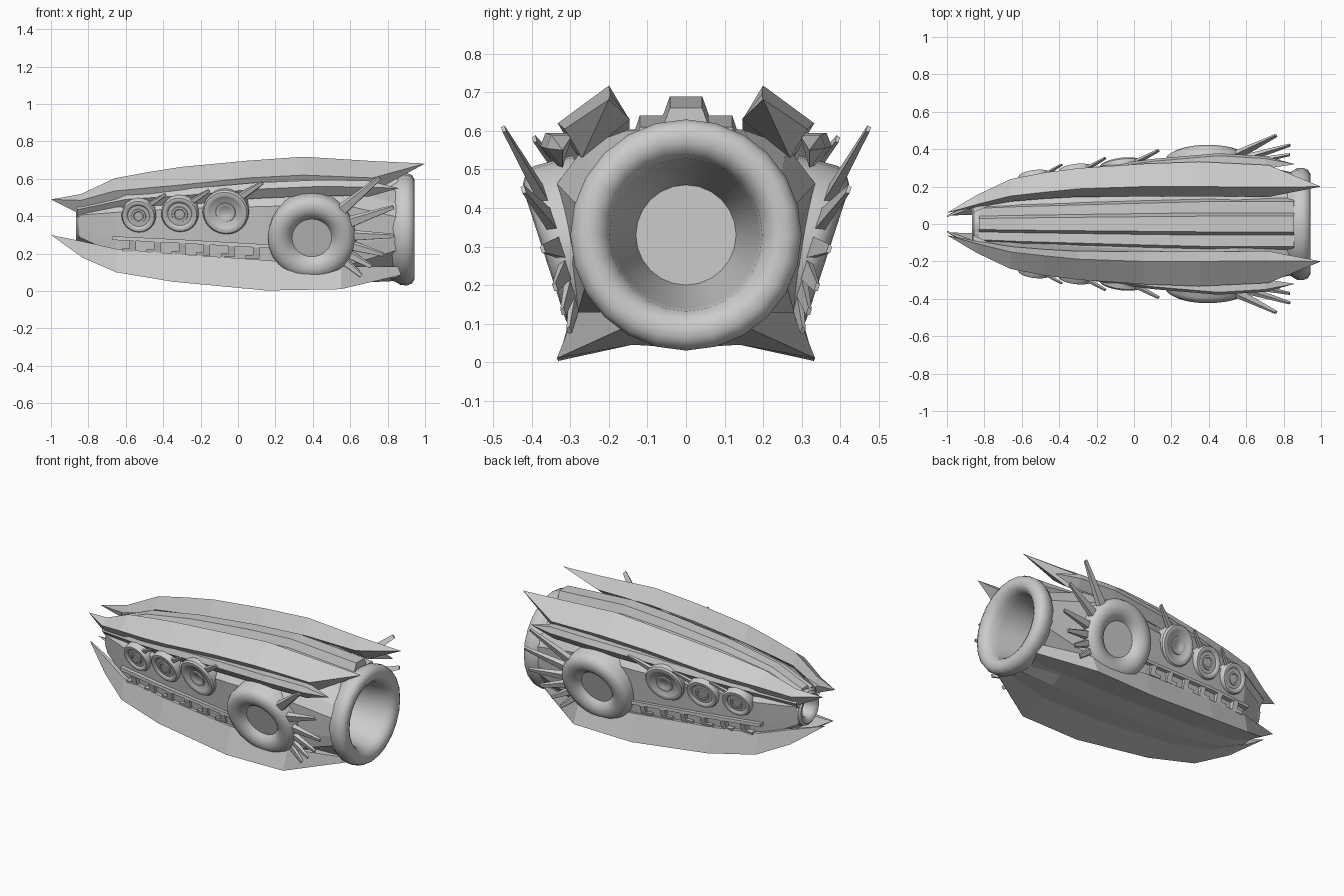
import bpy, bmesh, math
from mathutils import Vector, Matrix

if "Cube" in bpy.data.objects:
    bpy.data.objects.remove(bpy.data.objects["Cube"])


def make(name, verts, faces, mirror=False, smooth=False):
    bm = bmesh.new()
    vs = [bm.verts.new(v) for v in verts]
    for f in faces:
        bm.faces.new([vs[i] for i in f])
    bmesh.ops.remove_doubles(bm, verts=bm.verts, dist=1e-5)
    bmesh.ops.recalc_face_normals(bm, faces=bm.faces)
    me = bpy.data.meshes.new(name)
    bm.to_mesh(me)
    bm.free()
    if smooth:
        me.polygons.foreach_set("use_smooth", [True] * len(me.polygons))
        me.set_sharp_from_angle(angle=math.radians(40))
    ob = bpy.data.objects.new(name, me)
    bpy.context.collection.objects.link(ob)
    if mirror:
        m = ob.modifiers.new("mirror", 'MIRROR')
        m.use_axis = (False, True, False)
        m.use_mirror_merge = False
    return ob


def loft(name, rings, start=True, end=True, closed=True, **kw):
    n = len(rings[0])
    verts = [p for r in rings for p in r]
    faces = []
    for i in range(len(rings) - 1):
        for j in range(n if closed else n - 1):
            k = (j + 1) % n
            faces.append((i * n + j, i * n + k, (i + 1) * n + k, (i + 1) * n + j))
    if start:
        faces.append(tuple(range(n)))
    if end:
        faces.append(tuple(range((len(rings) - 1) * n, len(rings) * n)))
    return make(name, verts, faces, **kw)


def lathe(name, profile, mat, seg=24, **kw):
    # profile of (radius, height) turned about local z
    rings = [[mat @ Vector((r * math.cos(a), r * math.sin(a), h))
              for a in [2 * math.pi * i / seg for i in range(seg)]] for r, h in profile]
    return loft(name, rings, start=False, smooth=True, **kw)


def bar(name, p0, p1, w0, w1, mat):
    # tapered four-sided spike in the plane of a disc
    p0, p1 = Vector(p0), Vector(p1)
    n = Vector((0, 0, 1))
    s = (p1 - p0).cross(n).normalized()
    rings = [[mat @ (p + s * w * a + n * w * b * .7) for a, b in ((1, -.6), (.7, .6), (-.7, .6), (-1, -.6))]
             for p, w in ((p0, w0), (p1, w1))]
    return loft(name, rings, mirror=True)


def side_frame(x, y, z, yaw):
    # local x along the hull, local y up the slanted side, local z outward
    t = math.radians(18)
    up = Vector((0, -math.sin(t), math.cos(t)))
    n = Vector((-math.sin(yaw), -math.cos(t), -math.sin(t))).normalized()
    ax = up.cross(n).normalized()
    n = ax.cross(up)
    m = Matrix((ax, up, n)).transposed().to_4x4()
    m.translation = (x, y, z)
    return m


# Hull: many-sided body, wider at the shoulders
half = [(0, 1), (.45, .97), (.78, .9), (1, .73), (.9, .35), (.84, .15), (.45, .02), (0, 0)]
ring_sec = half + [(-a, b) for a, b in half[-2:0:-1]]
hull = [(-.85, .26, .46, .11), (-.65, .14, .525, .215), (-.35, .085, .57, .262),
        (.15, .04, .605, .318), (.55, .04, .62, .335)]
rings = [[(x, a * w, zb + b * (zt - zb)) for a, b in ring_sec] for x, zb, zt, w in hull]
angles = [math.atan2(b - .5, a) for a, b in ring_sec]
rings.append([(.87, .275 * math.cos(t), .33 + .275 * math.sin(t)) for t in angles])
loft("hull", rings, start=False, end=False)

# Rear engine ring and front intake ring
tail = Matrix.Translation((0, 0, .33)) @ Matrix.Rotation(math.pi / 2, 4, 'Y')
lathe("engine_ring", [(.27, .82), (.285, .85), (.298, .87), (.3, .905), (.29, .93), (.268, .943),
                      (.24, .943), (.216, .93), (.198, .9), (.19, .85), (.13, .5)], tail, 24)
nose = Matrix.Translation((0, 0, .36)) @ Matrix.Rotation(math.pi / 2, 4, 'Y')
lathe("intake_ring", [(.1, -.79), (.11, -.83), (.105, -.855), (.09, -.866), (.07, -.862),
                      (.055, -.845), (.045, -.7)], nose, 20)

# Upper blades: inner foot, ridge, outer edge, underside
blade = [(-1, .06, .49, .06, .49, .06, .49), (-.84, .09, .465, .105, .518, .155, .485),
         (-.66, .12, .53, .15, .603, .24, .535), (-.48, .135, .55, .17, .636, .275, .552),
         (-.3, .145, .57, .188, .664, .298, .568),
         (.05, .147, .61, .2, .697, .322, .605), (.35, .147, .63, .2, .718, .333, .62),
         (.72, .145, .63, .197, .695, .315, .605), (1, .2, .682, .2, .682, .2, .682)]
rings = []
for x, y0, z0, y1, z1, y2, z2 in blade:
    k = 0 if abs(x) == 1 else 1
    rings.append([(x, -y0, z0), (x, -y1, z1), (x, -y2, z2), (x, -y2 + .045 * k, z2 - .075 * k)])
loft("upper_blade", rings, start=False, end=False, mirror=True)

# Shoulder rails below the upper blades
rail = [(-.86, .11, .44), (-.6, .225, .495), (-.3, .275, .515), (.1, .33, .55), (.45, .36, .565), (.7, .345, .56)]
rings = [[(x, -y + .05, z + .03), (x, -y - .005, z + .03), (x, -y - .018, z - .005), (x, -y + .025, z - .055)]
         for x, y, z in rail]
rings.append([(.86, -.32, .55)] * 4)
loft("shoulder_rail", rings, start=False, end=False, mirror=True)

# Lower blades: inner foot, sharp edge, upper root
keel = [(-1, .045, .3, .045, .3, .045, .3), (-.83, .05, .2, .14, .178, .125, .265),
        (-.65, .08, .12, .235, .1, .21, .225), (-.35, .12, .075, .29, .05, .25, .2),
        (.15, .14, .045, .332, .003, .288, .165), (.55, .14, .045, .335, .01, .288, .13),
        (.87, .1, .075, .17, .085, .2, .13)]
rings = [[(x, -a, b), (x, -c, d), (x, -e, f), (x, -e * .8, f)] for x, a, b, c, d, e, f in keel]
loft("lower_blade", rings, start=False, mirror=True)

# Belly plate joining the lower blades
loft("belly_plate", [[(x, -a, b), (x, 0, b - .008), (x, a, b)] for x, a, b, *_ in keel[1:]],
     start=False, end=False, closed=False)

# Spine: stepped ridge along the top
spine = [(-.83, .46, .5), (-.62, .54, .62), (-.3, .59, .75), (.1, .625, .9), (.4, .64, 1), (.855, .61, 1)]
step = [(.14, -.06), (.12, 0), (.06, 0), (.042, .05), (-.042, .05), (-.06, 0), (-.12, 0), (-.14, -.06)]
loft("spine", [[(x, a * (.4 + .6 * k), z + b * k) for a, b in step] for x, z, k in spine])

# Large side rotor with a fan of spikes
rotor = side_frame(.395, -.308, .29, .0)
lathe("side_rotor", [(.23, -.09), (.235, .015), (.225, .04), (.2, .056), (.17, .06), (.14, .052),
                     (.118, .035), (.106, .018)], rotor, 28, mirror=True)
for ang, r, w in ((44, .505, .034), (23, .475, .034), (3, .44, .032), (-12, .39, .03),
                  (-25, .35, .028), (-37, .33, .026)):
    c, s = math.cos(math.radians(ang)), math.sin(math.radians(ang))
    bar("rotor_spike", (c * .19, s * .19, .015), (c * r, s * r, .06), w, .012, rotor)

# Small side discs, each with one spike and a hub
for x, y, z, r in ((-.53, -.242, .405, .092), (-.31, -.272, .415, .1), (-.065, -.298, .425, .124)):
    f = side_frame(x, y, z, .12)
    lathe("side_disc", [(r, -.05), (r, .012), (r * .93, .022), (r * .8, .024), (r * .7, .02),
                        (r * .64, .014)], f, 24, mirror=True)
    lathe("disc_hub", [(r * .45, .01), (r * .42, .02), (r * .3, .02), (r * .26, .016)], f, 16, mirror=True)
    bar("disc_spike", (r * .6, r * .65, 0), (r * 1.6, r * 1.42, .02), r * .17, r * .09, f)

# Side ledge and its hooked brackets
ledge = [(-.67, .215, .285), (-.35, .26, .27), (.18, .305, .24)]
loft("side_ledge", [[(x, -y + .04, z + .008), (x, -y - .004, z + .008), (x, -y - .004, z - .012),
                     (x, -y + .04, z - .012)] for x, y, z in ledge], mirror=True)
for i in range(6):
    x = -.58 + .132 * i
    k = (x + .67) / .85
    y, z = .23 + .075 * k, .275 - .045 * k
    shape = [(0, 0), (.035, 0), (.035, -.06), (-.04, -.06), (-.04, -.042), (0, -.042)]
    loft("bracket", [[(x + a, -y + .05 - d - b * .33, z + b) for a, b in shape] for d in (0, .055)], mirror=True)
